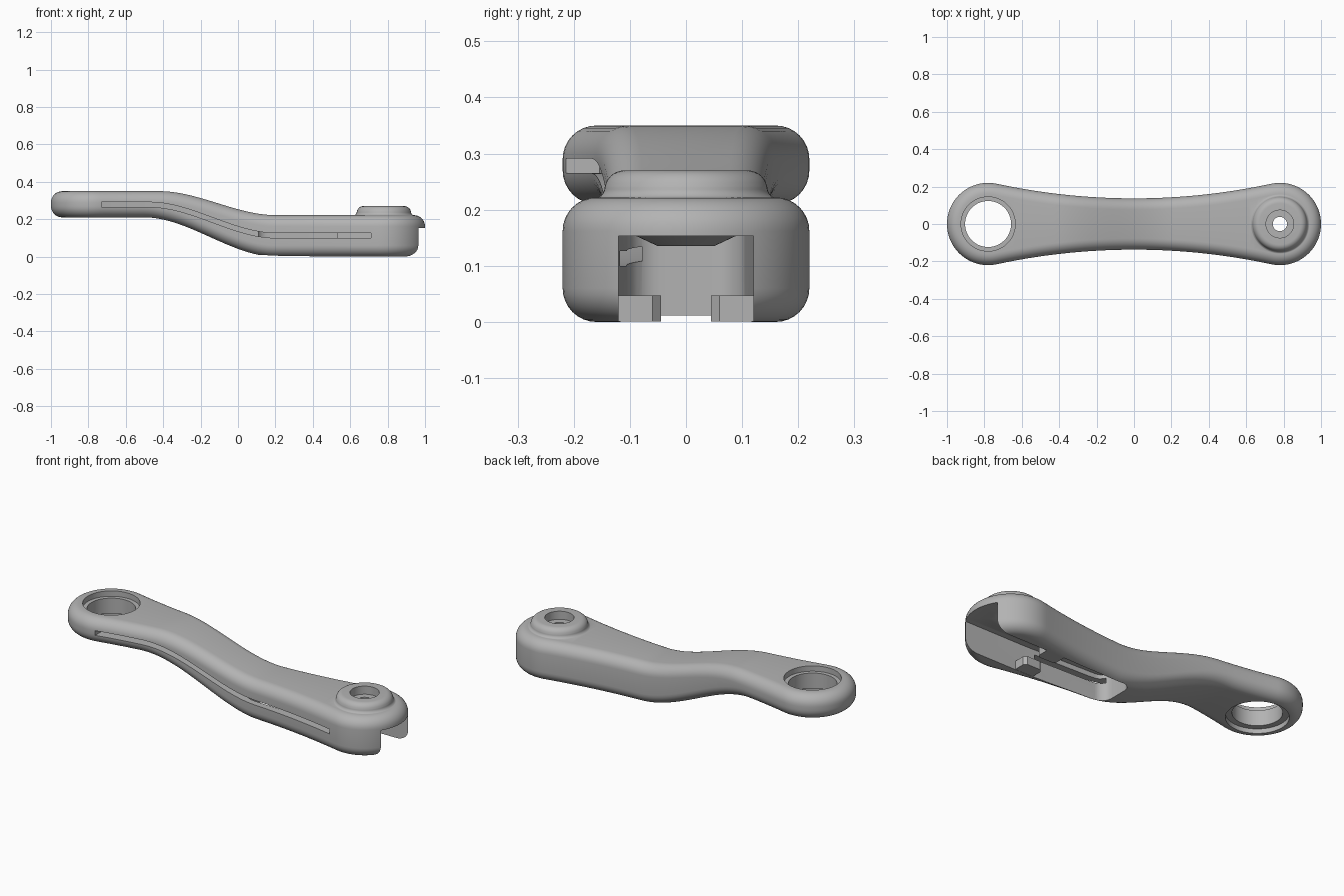
import bpy, bmesh, math

old = bpy.data.objects.get("Cube")
if old:
    bpy.data.objects.remove(old, do_unlink=True)

grey = bpy.data.materials.new("satin grey")
grey.use_nodes = True
grey.diffuse_color = (0.45, 0.45, 0.45, 1)
grey.node_tree.nodes["Principled BSDF"].inputs["Base Color"].default_value = (0.45, 0.45, 0.45, 1)

END_X, END_R, WAIST, EDGE = 0.78, 0.22, 0.137, 0.06
# Radius of the concave flank that is tangent to both round ends
FLANK_R = (END_X**2 + WAIST**2 - END_R**2) / (2 * (END_R - WAIST))
TANGENT = math.atan2(FLANK_R + WAIST, -END_X)
SWEEP = math.asin(END_X / (FLANK_R + END_R))


def ease(x, x0, x1, z0, z1):
    t = min(max((x - x0) / (x1 - x0), 0), 1)
    return z0 + (z1 - z0) * t * t * (3 - 2 * t)


def top_z(x):
    return ease(x, -0.42, 0.2, 0.35, 0.222)


def bottom_z(x):
    return ease(x, -0.5, 0.2, 0.21, 0)


def flank(x):
    return FLANK_R + WAIST - math.sqrt(FLANK_R**2 - x * x)


def outline(d, arc=20, side=56):
    """Upper half of the plan outline, offset inwards by d, from left to right."""
    r = END_R - d
    right = [(END_X + r * math.cos(TANGENT * i / arc), r * math.sin(TANGENT * i / arc))
             for i in range(arc, -1, -1)]
    left = [(-x, y) for x, y in reversed(right)]
    mid = []
    for i in range(1, side):
        a = SWEEP * (2 * i / side - 1)
        mid.append(((FLANK_R + d) * math.sin(a), FLANK_R + WAIST - (FLANK_R + d) * math.cos(a)))
    return left + mid + right


def finish(name, bm):
    bmesh.ops.recalc_face_normals(bm, faces=bm.faces)
    mesh = bpy.data.meshes.new(name)
    bm.to_mesh(mesh)
    bm.free()
    mesh.materials.append(grey)
    obj = bpy.data.objects.new(name, mesh)
    bpy.context.collection.objects.link(obj)
    return obj


def bridge(bm, a, b):
    n = len(a)
    for i in range(n):
        bm.faces.new((a[i], a[(i + 1) % n], b[(i + 1) % n], b[i]))


def lathe(name, cx, profile, seg=64):
    """Closed solid turned about a vertical axis from (radius, z) points."""
    bm = bmesh.new()
    rings = [[bm.verts.new((cx + r * math.cos(2 * math.pi * i / seg),
                            r * math.sin(2 * math.pi * i / seg), z)) for i in range(seg)]
             for r, z in profile]
    for a, b in zip(rings, rings[1:]):
        bridge(bm, a, b)
    bm.faces.new(rings[0])
    bm.faces.new(rings[-1])
    return finish(name, bm)


def prism(name, points, z0, z1):
    bm = bmesh.new()
    low, high = ([bm.verts.new((x, y, z)) for x, y in points] for z in (z0, z1))
    bridge(bm, low, high)
    bm.faces.new(low)
    bm.faces.new(high)
    return finish(name, bm)


def combine(target, tool, operation):
    mod = target.modifiers.new(tool.name, 'BOOLEAN')
    mod.operation, mod.object, mod.solver = operation, tool, 'EXACT'
    bpy.context.view_layer.objects.active = target
    bpy.ops.object.modifier_apply(modifier=mod.name)
    bpy.data.objects.remove(tool, do_unlink=True)


# Cranked arm body with fully rounded edges
bm = bmesh.new()
rings, steps = [], 8
for level, sign in ((bottom_z, -1), (top_z, 1)):
    for k in range(steps + 1):
        a = math.pi / 2 * (k / steps if sign > 0 else 1 - k / steps)
        half = outline(EDGE * (1 - math.cos(a)))
        loop = half + [(x, -y) for x, y in reversed(half[1:-1])]
        rings.append([bm.verts.new((x, y, level(x) + sign * EDGE * (math.sin(a) - 1)))
                      for x, y in loop])
for a, b in zip(rings, rings[1:]):
    bridge(bm, a, b)
for ring in (rings[0], rings[-1]):
    n, m = len(ring), len(ring) // 2
    bm.faces.new((ring[0], ring[1], ring[-1]))
    bm.faces.new((ring[m], ring[m - 1], ring[m + 1]))
    for i in range(1, m - 1):
        bm.faces.new((ring[i], ring[i + 1], ring[n - i - 1], ring[n - i]))
arm = finish("arm", bm)

# Raised boss with a flared foot and a rounded rim
angles = [math.pi / 2 * i / 8 for i in range(9)]
foot = [(0.165 - 0.02 * math.sin(a), 0.24 - 0.02 * math.cos(a)) for a in angles]
rim = [(0.11 + 0.035 * math.cos(a), 0.235 + 0.035 * math.sin(a)) for a in angles[1:]]
combine(arm, lathe("boss", END_X, [(0.165, 0.19)] + foot + rim), 'UNION')

# Open pocket under the lower end, with a rounded inner end
corner = [(0.16 - 0.06 * math.cos(a), 0.045 + 0.06 * math.sin(a)) for a in angles]
half = corner + [(0.6, 0.12), (1.2, 0.12)]
combine(arm, prism("pocket", half + [(x, -y) for x, y in reversed(half)], -0.1, 0.153), 'DIFFERENCE')

# Conical seat on the pocket ceiling and two guide pads on its walls
combine(arm, lathe("seat", END_X, [(0.05, 0.135), (0.095, 0.156), (0.095, 0.17)]), 'UNION')
for s in (-1, 1):
    pad = [(0.54, 0.125), (0.54, 0.06), (0.555, 0.045), (0.635, 0.045), (0.65, 0.06), (0.65, 0.125)]
    combine(arm, prism("pad", [(x, s * y) for x, y in pad], 0.001, 0.047), 'UNION')

# Large stepped bore at the raised end
combine(arm, lathe("bore", -END_X, [(0.155, 0.1), (0.155, 0.235), (0.123, 0.235),
                                    (0.123, 0.32), (0.145, 0.32), (0.145, 0.5)]), 'DIFFERENCE')
# Small counterbored hole through the boss
combine(arm, lathe("bolt_hole", END_X, [(0.038, 0.05), (0.038, 0.225),
                                        (0.074, 0.225), (0.074, 0.4)]), 'DIFFERENCE')

# Narrow groove that follows the crank along the front flank
bm = bmesh.new()
sections = []
for i in range(61):
    x = -0.73 + 1.44 * i / 60
    z = ease(x, -0.47, 0.2, 0.278, 0.113)
    inner = 0.06 - flank(x)
    sections.append([bm.verts.new((x, y, z + dz)) for y, dz in
                     ((-0.4, -0.013), (inner, -0.013), (inner, 0.013), (-0.4, 0.013))])
for a, b in zip(sections, sections[1:]):
    bridge(bm, a, b)
bm.faces.new(sections[0])
bm.faces.new(sections[-1])
combine(arm, finish("groove", bm), 'DIFFERENCE')

# Smooth shading with crisp machined edges
bpy.ops.object.select_all(action='DESELECT')
arm.select_set(True)
bpy.context.view_layer.objects.active = arm
bpy.ops.object.shade_smooth_by_angle(angle=math.radians(30))
